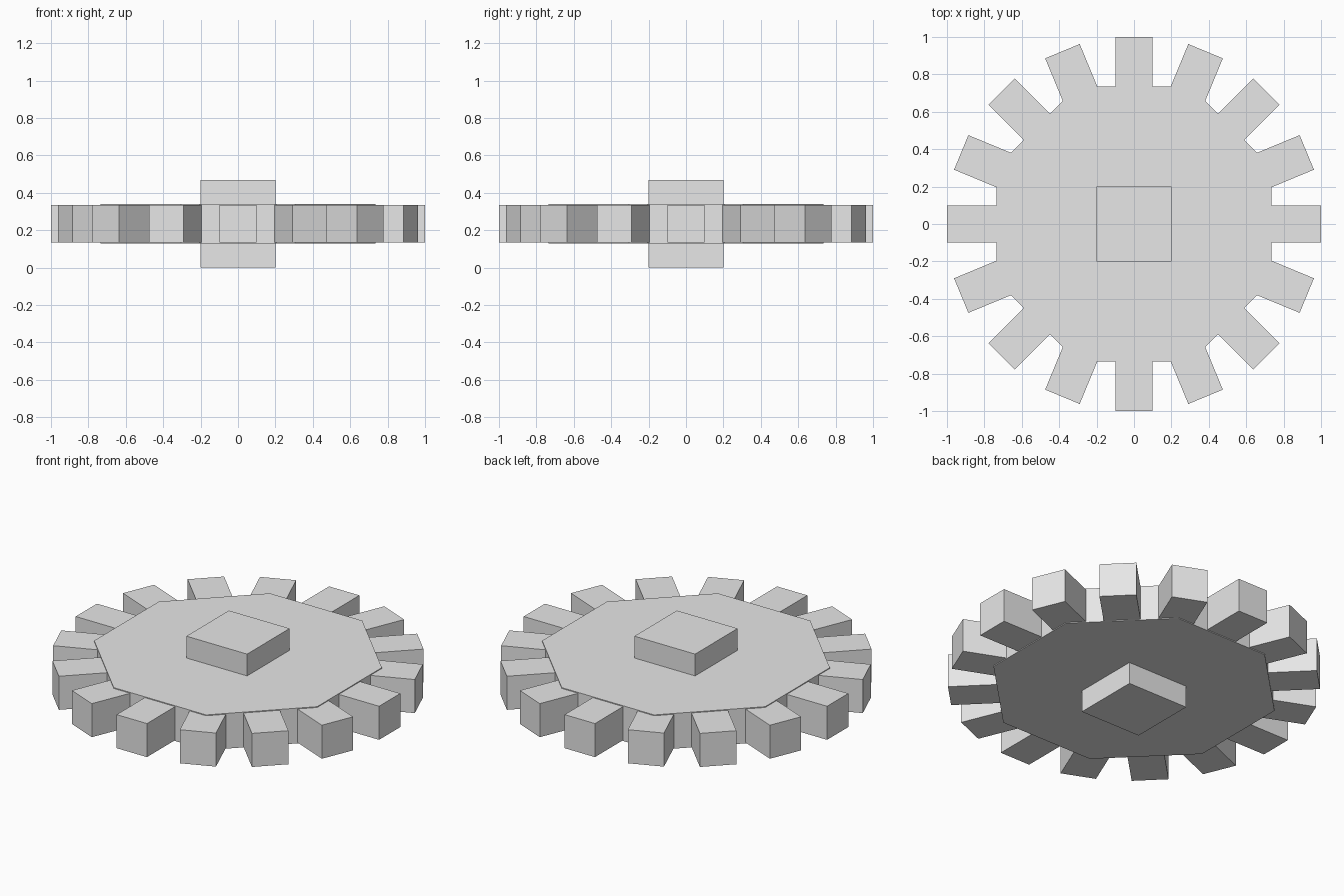
import bpy
import math
from mathutils import Matrix, Vector

cube = bpy.data.objects.get("Cube")
if cube:
    bpy.data.objects.remove(cube, do_unlink=True)

grey = bpy.data.materials.new("light grey")
grey.use_nodes = True
grey.diffuse_color = (0.8, 0.8, 0.8, 1)
grey.node_tree.nodes["Principled BSDF"].inputs["Base Color"].default_value = grey.diffuse_color

MID = 0.235          # height of the wheel's middle plane
TEETH = 16
APOTHEM = 0.735      # centre to flat side of the octagonal disc


def finish(name):
    obj = bpy.context.object
    obj.name = name
    obj.data.materials.append(grey)
    return obj


def box(name, size, location, angle=0):
    bpy.ops.mesh.primitive_cube_add(size=1, location=location, rotation=(0, 0, angle))
    obj = finish(name)
    obj.data.transform(Matrix.Diagonal(Vector((*size, 1))))
    return obj


# Octagonal disc with flat sides facing the axes
bpy.ops.mesh.primitive_cylinder_add(
    vertices=8, radius=APOTHEM / math.cos(math.pi / 8), depth=0.21,
    location=(0, 0, MID), rotation=(0, 0, math.pi / 8))
finish("disc")

# Square hub through the disc
box("hub", (0.4, 0.4, 2 * MID), (0, 0, MID))

# Ring of square teeth, rooted inside the disc
for i in range(TEETH):
    a = 2 * math.pi * i / TEETH
    box(f"tooth_{i + 1}", (0.4, 0.2, 0.2),
        (0.8 * math.cos(a), 0.8 * math.sin(a), MID), a)
